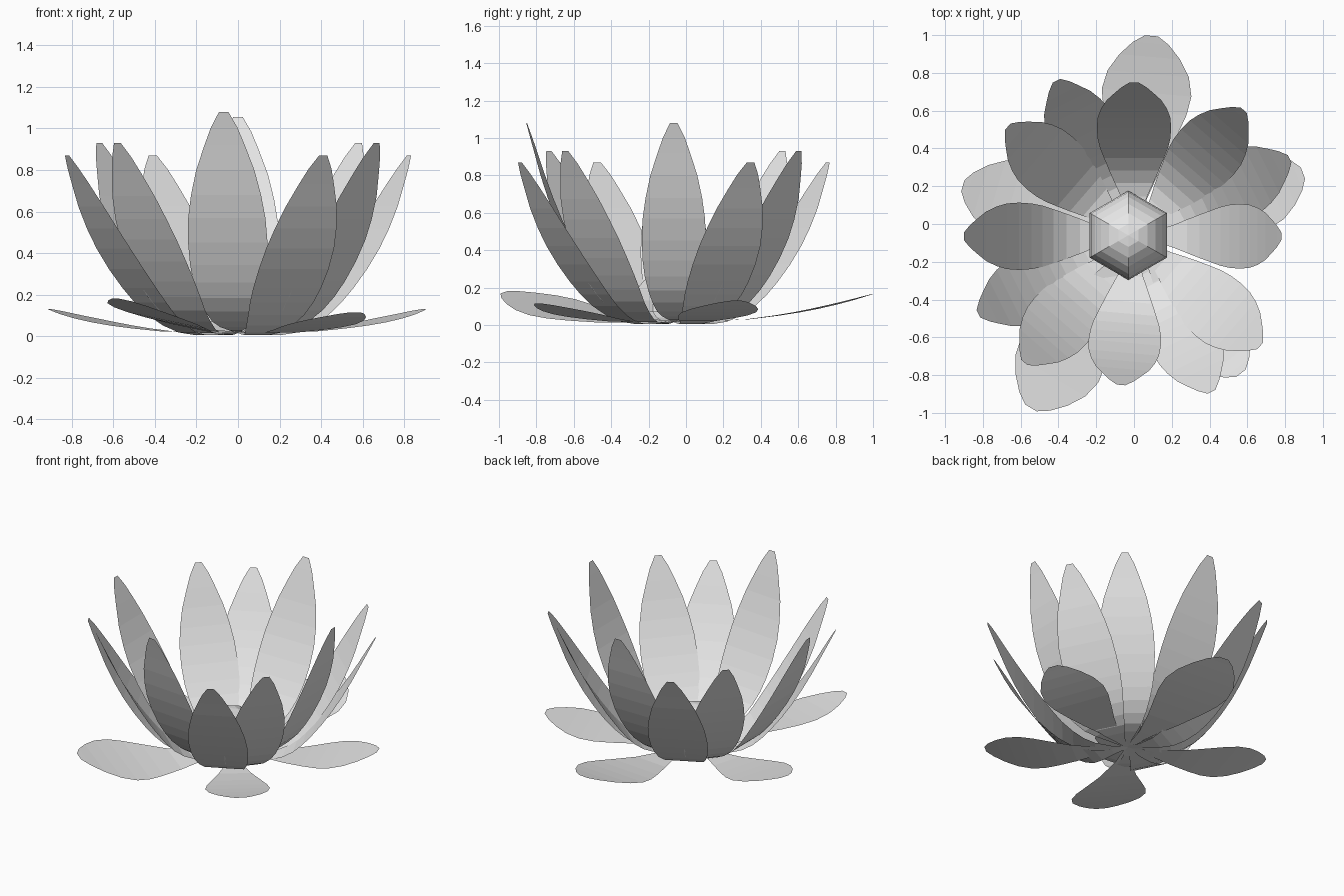
import bpy, bmesh, math

if "Cube" in bpy.data.objects:
    bpy.data.objects.remove(bpy.data.objects["Cube"], do_unlink=True)

grey = bpy.data.materials.new("soft_grey")
grey.use_nodes = True
grey.diffuse_color = (0.8, 0.8, 0.8, 1)
grey.node_tree.nodes["Principled BSDF"].inputs["Base Color"].default_value = (0.8, 0.8, 0.8, 1)

CENTRE = (0, -0.065, 0.02)

# Petal sections from base to tip: distance out, height, half width
TALL = [(0, 0, .015), (.1, -.012, .03), (.2, -.015, .066), (.27, -.003, .097),
        (.34, .03, .125), (.41, .08, .15), (.47, .14, .17), (.53, .21, .182),
        (.6, .3, .187), (.67, .4, .182), (.73, .495, .165), (.79, .6, .137),
        (.845, .705, .095), (.885, .78, .062), (.92, .845, .022)]
FLAT = [(0, 0, .01), (.2, .002, .05), (.4, .012, .12), (.55, .032, .18),
        (.66, .05, .22), (.76, .07, .237), (.86, .093, .215),
        (.95, .116, .16), (1.02, .136, .095), (1.06, .147, .035)]


def add_object(name, bm):
    mesh = bpy.data.meshes.new(name)
    bm.to_mesh(mesh)
    bm.free()
    mesh.materials.append(grey)
    obj = bpy.data.objects.new(name, mesh)
    bpy.context.collection.objects.link(obj)
    return obj


def petal(name, sections, angle, tip_r, tip_z, width=1.0, roll=0.0):
    """Thin petal, scaled and tilted so that its tip lands at the given place."""
    end_r, end_z, _ = sections[-1]
    scale = math.hypot(tip_r, tip_z) / math.hypot(end_r, end_z)
    tilt = math.atan2(tip_z, tip_r) - math.atan2(end_z, end_r)
    c, s = math.cos(tilt) * scale, math.sin(tilt) * scale
    bm = bmesh.new()
    previous = None
    for r, z, half in sections:
        w = half * scale * width
        out, up = r * c - z * s, r * s + z * c
        row = [bm.verts.new((out, side * w, up + side * w * roll)) for side in (-1, 1)]
        if previous:
            bm.faces.new((previous[0], row[0], row[1], previous[1]))
        previous = row
    obj = add_object(name, bm)
    obj.location = CENTRE
    obj.rotation_euler.z = math.radians(angle)


# Tall inner petals
for name, angle, r, z, width in (("left", 0, .78, 1.06, .87), ("back", 90, .815, 1.035, 1),
                                 ("right", 180, .9, .97, .9), ("front", 265, .79, 1.06, .97)):
    petal("inner_petal_" + name, TALL, angle, r, z, width)

# Two rings of middle petals, each repeated by quarter turns
for i in range(4):
    petal(f"diagonal_petal_{i + 1}", TALL, 49 + 90 * i, .885, .91, .97)
    petal(f"middle_petal_{i + 1}", TALL, 26.5 + 90 * i, .92, .85)

# Low spreading petals
for name, angle, r, z, roll in (("back", 85, 1.065, .145, 0), ("right", 163.5, .945, .11, 0),
                                ("front_right", 239, 1.06, .155, -.18),
                                ("front_left", 308, .92, .095, 0), ("left", 20.5, .955, .11, 0)):
    petal("low_petal_" + name, FLAT, angle, r, z, roll=roll)

# Six-sided domed seed head, with corners to the front and back
bm = bmesh.new()
bmesh.ops.create_uvsphere(bm, u_segments=6, v_segments=12, radius=0.236)
bmesh.ops.bisect_plane(bm, geom=bm.verts[:] + bm.edges[:] + bm.faces[:],
                       plane_co=(0, 0, 0), plane_no=(0, 0, 1), clear_inner=True)
bmesh.ops.holes_fill(bm, edges=[e for e in bm.edges if e.is_boundary])
bmesh.ops.recalc_face_normals(bm, faces=bm.faces[:])
dome = add_object("seed_head", bm)
dome.location = (-0.03, -0.06, 0.07)
